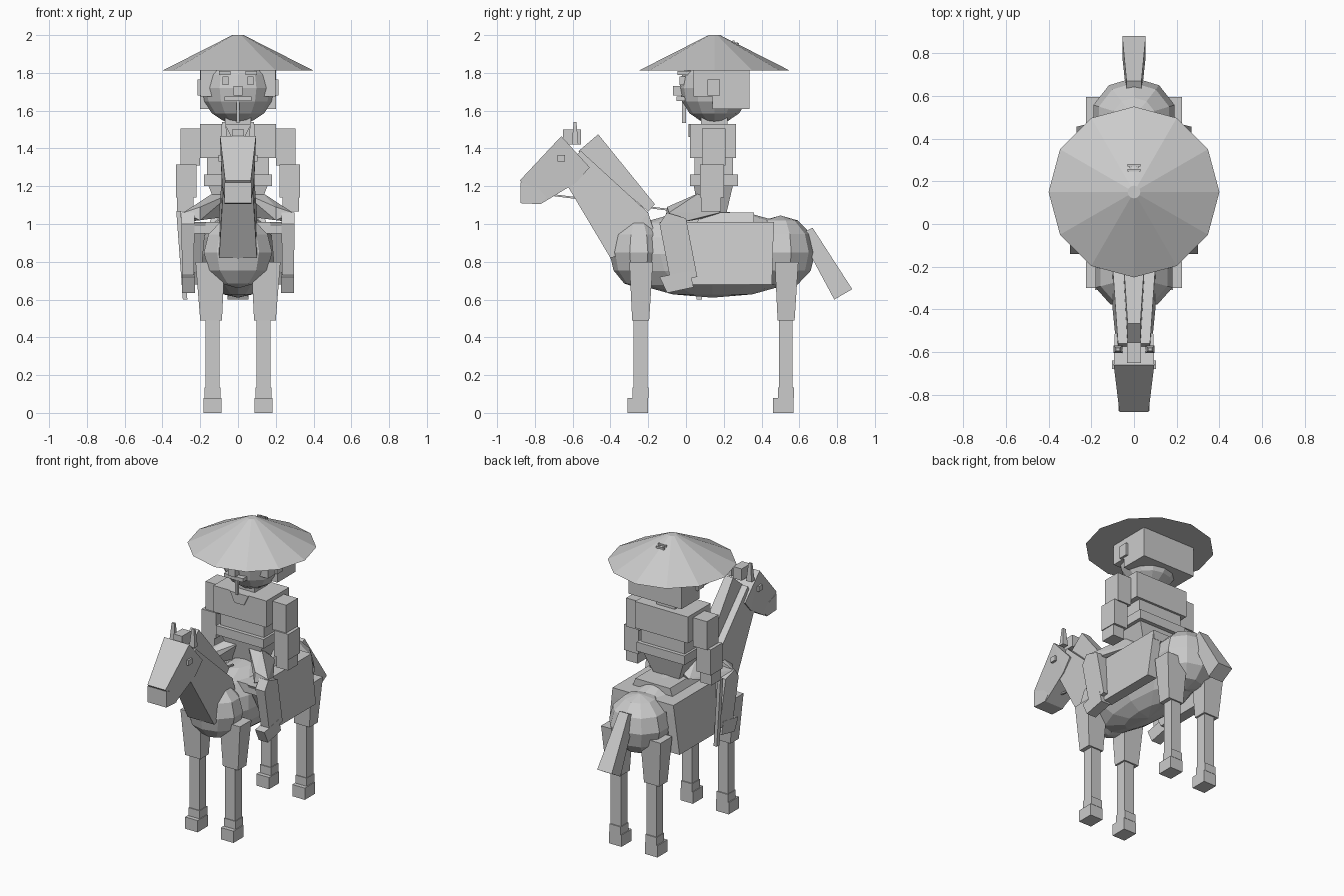
import bpy, bmesh, math
from mathutils import Vector

grey = bpy.data.materials.new("plain grey")
grey.diffuse_color = (0.6, 0.6, 0.6, 1)


def finish(name, bm):
    bmesh.ops.recalc_face_normals(bm, faces=bm.faces)
    me = bpy.data.meshes.new(name)
    bm.to_mesh(me)
    bm.free()
    me.materials.append(grey)
    ob = bpy.data.objects.new(name, me)
    bpy.context.collection.objects.link(ob)
    return ob


def hull(name, pts):
    bm = bmesh.new()
    for p in pts:
        bm.verts.new(p)
    bmesh.ops.convex_hull(bm, input=bm.verts)
    bmesh.ops.dissolve_limit(bm, angle_limit=0.01, verts=bm.verts, edges=bm.edges)
    return finish(name, bm)


def box(name, x, y, z, x2=None, y2=None):
    """Box from ranges; x2, y2 give the ranges at the top when tapered."""
    x2, y2 = x2 or x, y2 or y
    pts = [(a, b, z[0]) for a in x for b in y] + [(a, b, z[1]) for a in x2 for b in y2]
    return hull(name, pts)


def pair(name, x, y, z, x2=None, y2=None):
    for side, s in (("right", 1), ("left", -1)):
        flip = lambda r: r and (s * r[0], s * r[1])
        box(side + "_" + name, flip(x), y, z, flip(x2), y2)


def prism(name, profile, off=0.0):
    """Side profile of (y, z, half width) points, made solid about x = off."""
    return hull(name, [(off + s * w, y, z) for y, z, w in profile for s in (1, -1)])


def ball(name, centre, radius, seg=10, rings=6):
    bm = bmesh.new()
    bmesh.ops.create_uvsphere(bm, u_segments=seg, v_segments=rings, radius=1)
    for v in bm.verts:
        v.co = Vector(centre) + Vector(a * b for a, b in zip(v.co, radius))
    return finish(name, bm)


# horse body
ball("belly", (0, 0.14, 0.84), (0.2, 0.55, 0.23), 12, 8)
ball("chest", (0, -0.25, 0.85), (0.19, 0.155, 0.19))
ball("rump", (0, 0.5, 0.85), (0.2, 0.185, 0.195))
prism("tail", [(0.6, 0.945, 0.035), (0.67, 0.98, 0.035),
               (0.88, 0.655, 0.055), (0.785, 0.6, 0.055)])

# horse legs
for where, y, hoof in (("front", -0.24, -0.255), ("rear", 0.53, 0.515)):
    pair(where + "_upper_leg", (0.085, 0.2), (y - 0.045, y + 0.045), (0.49, 0.8),
         (0.07, 0.225), (y - 0.06, y + 0.065))
    pair(where + "_lower_leg", (0.097, 0.173), (y - 0.037, y + 0.035), (0.1, 0.52))
    pair(where + "_fetlock", (0.093, 0.177), (y - 0.042, y + 0.042), (0.08, 0.135))
    pair(where + "_hoof", (0.088, 0.183), (hoof - 0.055, hoof + 0.055), (0, 0.08))

# horse neck and head
prism("neck", [(-0.4, 0.82, 0.1), (-0.15, 0.9, 0.1), (-0.2, 1.06, 0.1),
               (-0.56, 1.39, 0.075), (-0.65, 1.24, 0.075)])
prism("mane", [(-0.57, 1.385, 0.03), (-0.465, 1.475, 0.03),
               (-0.165, 1.105, 0.05), (-0.2, 1.065, 0.05)])
prism("horse_head", [(-0.66, 1.465, 0.095), (-0.51, 1.3, 0.09), (-0.58, 1.22, 0.085),
                     (-0.77, 1.105, 0.068), (-0.88, 1.23, 0.068)])
prism("muzzle", [(-0.875, 1.22, 0.072), (-0.875, 1.11, 0.072),
                 (-0.77, 1.105, 0.072), (-0.72, 1.17, 0.072)])
box("forelock", (-0.032, 0.032), (-0.65, -0.555), (1.42, 1.5))
pair("horse_ear", (0.055, 0.095), (-0.605, -0.57), (1.42, 1.54),
     (0.065, 0.085), (-0.595, -0.58))
pair("horse_eye", (0.07, 0.103), (-0.68, -0.64), (1.33, 1.365))
prism("rein", [(-0.72, 1.16, 0.006), (-0.72, 1.15, 0.006),
               (-0.05, 1.065, 0.006), (-0.05, 1.075, 0.006)])

# saddle and blanket
box("blanket_top", (-0.23, 0.23), (-0.13, 0.465), (0.95, 1.01))
for side, s in (("right", 1), ("left", -1)):
    hull(side + "_blanket_flap", [(s * x, y, z) for x, y, z in
         [(a, b, c) for a, c in ((0.17, 1.01), (0.23, 1.01)) for b in (-0.14, 0.465)] +
         [(a, b, 0.68) for a in (0.2, 0.27) for b in (0.02, 0.455)]])
box("saddle", (-0.15, 0.15), (0.06, 0.36), (1.01, 1.06), (-0.13, 0.13), (0.08, 0.36))

# rider legs and feet
for side, s in (("right", 1), ("left", -1)):
    hull(side + "_thigh", [(s * x, y, z) for x, y, z in
         [(0.03, 0.07, 1.165), (0.13, 0.07, 1.165), (0.03, 0.18, 1.13), (0.15, 0.18, 1.06),
          (0.05, 0.15, 1.04), (0.2, -0.1, 1.09), (0.29, -0.09, 1.06),
          (0.2, -0.11, 1.02), (0.28, -0.02, 1.01)]])
    prism(side + "_shin", [(-0.14, 1.0, 0.035), (-0.1, 1.06, 0.035), (0, 1.03, 0.035),
                           (0.06, 0.72, 0.03), (-0.08, 0.69, 0.03)], s * 0.265)
    prism(side + "_foot", [(-0.14, 0.72, 0.035), (0.02, 0.75, 0.035),
                           (0.04, 0.665, 0.035), (-0.1, 0.635, 0.035)], s * 0.262)
hull("staff", [(x + a, y + b, z) for x, y, z in ((-0.315, 0.08, 1.07), (-0.28, 0.07, 0.6))
               for a in (-0.012, 0.012) for b in (-0.015, 0.015)])

# rider torso
box("hips", (-0.09, 0.09), (0.07, 0.21), (1.04, 1.21), (-0.16, 0.16), (0.04, 0.25))
box("belt", (-0.18, 0.18), (0.02, 0.275), (1.2, 1.262))
box("waist", (-0.165, 0.165), (0.045, 0.25), (1.25, 1.37))
box("chest_garment", (-0.2, 0.2), (0.02, 0.265), (1.35, 1.53))
box("collar", (-0.035, 0.035), (0.012, 0.03), (1.46, 1.53), (-0.07, 0.07))
box("neck_post", (-0.07, 0.07), (0.08, 0.22), (1.5, 1.6))

# rider arms
pair("upper_arm", (0.2, 0.305), (0.085, 0.21), (1.31, 1.505))
pair("forearm", (0.22, 0.327), (0.075, 0.2), (1.14, 1.315))
pair("hand", (0.235, 0.322), (0.08, 0.185), (1.065, 1.15))

# rider head, hair and face
ball("face", (0, 0.15, 1.72), (0.195, 0.185, 0.19), 12, 8)
box("brow_band", (-0.198, 0.198), (0.04, 0.2), (1.675, 1.82))
box("back_hair", (-0.2, 0.2), (0.14, 0.335), (1.61, 1.82))
pair("ear", (0.19, 0.215), (0.115, 0.18), (1.68, 1.765))
pair("eye", (0.05, 0.082), (-0.035, 0.06), (1.735, 1.78))
pair("eyebrow", (0.04, 0.1), (-0.045, 0.06), (1.79, 1.81))
box("nose", (-0.025, 0.025), (-0.07, 0), (1.68, 1.73))
box("moustache", (-0.072, 0.072), (-0.05, 0.02), (1.65, 1.675))
box("beard", (-0.008, 0.008), (-0.022, 0.0), (1.535, 1.65))

# wide cone hat with a small ladder mark
bm = bmesh.new()
rings = []
for r, z in ((0.4, 1.812), (0.03, 2.0)):
    rings.append([bm.verts.new((r * math.cos(i * math.pi / 6),
                                0.15 + r * math.sin(i * math.pi / 6), z)) for i in range(12)])
for i in range(12):
    j = (i + 1) % 12
    bm.faces.new((rings[0][i], rings[0][j], rings[1][j], rings[1][i]))
bm.faces.new(rings[0])
bm.faces.new(rings[1])
finish("cone_hat", bm)
for i, y in enumerate((0.252, 0.275)):
    z = 2.0 - (y - 0.18) * 0.5
    box("hat_mark_%d" % i, (-0.03, 0.03), (y - 0.005, y + 0.005), (z - 0.02, z + 0.007))
pair("hat_mark_post", (0.012, 0.02), (0.252, 0.275), (1.93, 1.962))
